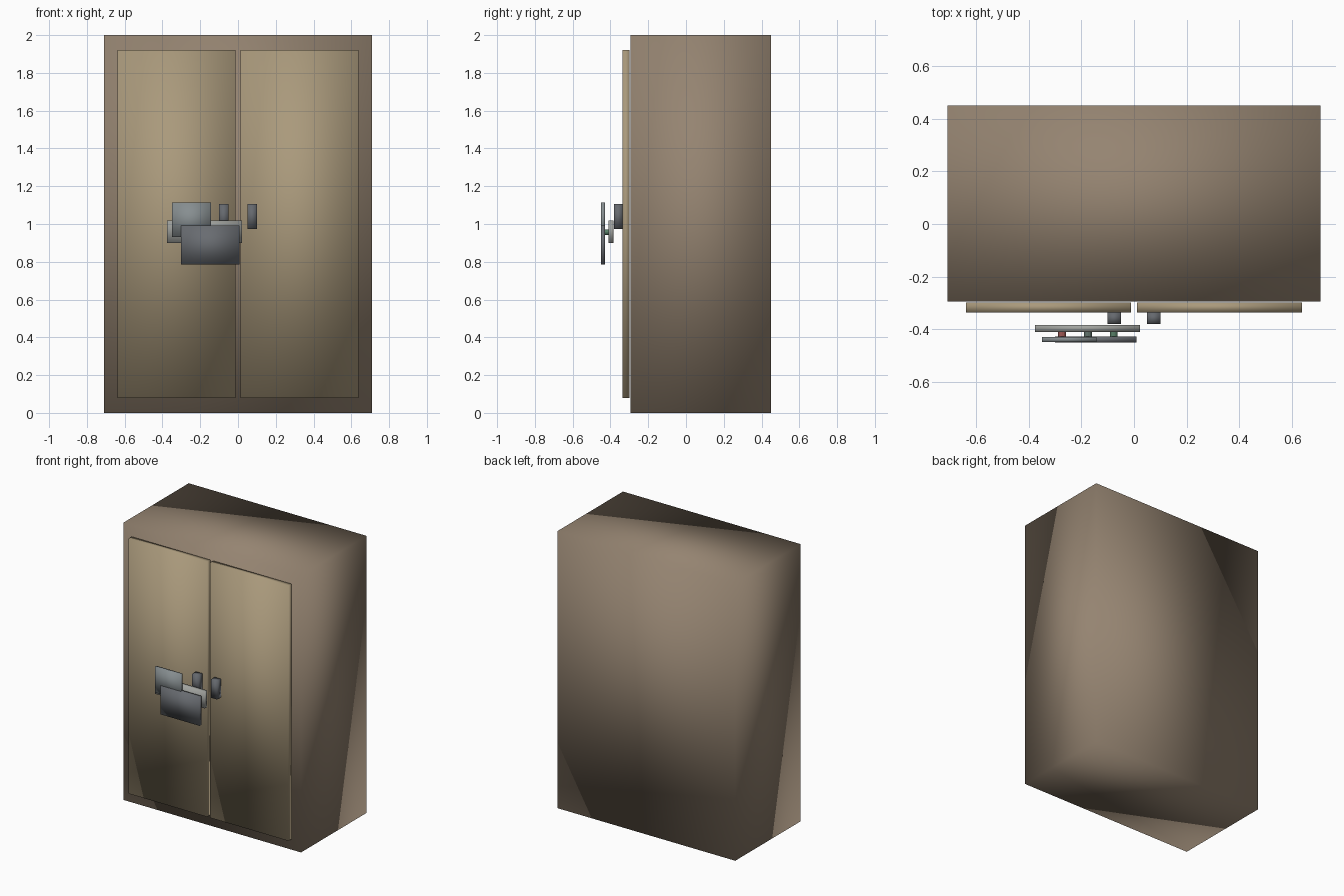
import bpy, bmesh, math
from mathutils import Matrix

if "Cube" in bpy.data.objects:
    bpy.data.objects.remove(bpy.data.objects["Cube"])


def material(name, rgb):
    m = bpy.data.materials.new(name)
    m.diffuse_color = (*rgb, 1)
    m.use_nodes = True
    m.node_tree.nodes["Principled BSDF"].inputs["Base Color"].default_value = m.diffuse_color
    return m


def finish(name, bm, mat):
    mesh = bpy.data.meshes.new(name)
    bm.to_mesh(mesh)
    bm.free()
    mesh.materials.append(mat)
    obj = bpy.data.objects.new(name, mesh)
    bpy.context.collection.objects.link(obj)
    return obj


def box(name, x, y, z, mat):
    """Softly shaded box from (min, max) ranges."""
    bm = bmesh.new()
    size = [b - a for a, b in (x, y, z)]
    mid = [(a + b) / 2 for a, b in (x, y, z)]
    bmesh.ops.create_cube(bm, size=1, matrix=Matrix.Translation(mid) @ Matrix.Diagonal((*size, 1)))
    for f in bm.faces:
        f.smooth = True
    return finish(name, bm, mat)


def peg(name, x, z, y, radius, mat):
    """Short cylinder along y."""
    bm = bmesh.new()
    place = Matrix.Translation((x, sum(y) / 2, z)) @ Matrix.Rotation(math.pi / 2, 4, 'X')
    bmesh.ops.create_cone(bm, cap_ends=True, segments=12, radius1=radius, radius2=radius,
                          depth=y[1] - y[0], matrix=place)
    return finish(name, bm, mat)


brown = material("body_brown", (0.30, 0.23, 0.165))
tan = material("door_tan", (0.40, 0.32, 0.20))
iron = material("handle_iron", (0.13, 0.14, 0.155))
pale = material("rail_grey", (0.36, 0.37, 0.35))
mid_grey = material("small_plate_grey", (0.24, 0.27, 0.28))
dark = material("large_plate_grey", (0.14, 0.15, 0.165))

# Cabinet body
box("cabinet_body", (-0.709, 0.709), (-0.294, 0.451), (0, 2), brown)

# Doors and handles on both sides
for side, s in (("left", -1), ("right", 1)):
    box(f"{side}_door", sorted((s * 0.012, s * 0.638)), (-0.336, -0.299), (0.08, 1.92), tan)
    box(f"{side}_handle", sorted((s * 0.05, s * 0.10)), (-0.380, -0.336), (0.973, 1.105), iron)

# Hanging rail with pegs
box("rail", (-0.377, 0.022), (-0.410, -0.383), (0.899, 1.019), pale)
peg_colours = (("red", (0.35, 0.10, 0.09)), ("grey", (0.12, 0.17, 0.15)), ("green", (0.10, 0.22, 0.14)))
for i, (label, rgb) in enumerate(peg_colours):
    peg(f"{label}_peg", -0.273 + i * 0.098, 0.957, (-0.432, -0.405), 0.015,
        material(f"peg_{label}", rgb))

# Overlapping plates in front of the pegs
box("small_plate", (-0.350, -0.143), (-0.449, -0.429), (0.930, 1.115), mid_grey)
box("large_plate", (-0.301, 0.009), (-0.451, -0.428), (0.786, 0.993), dark)
